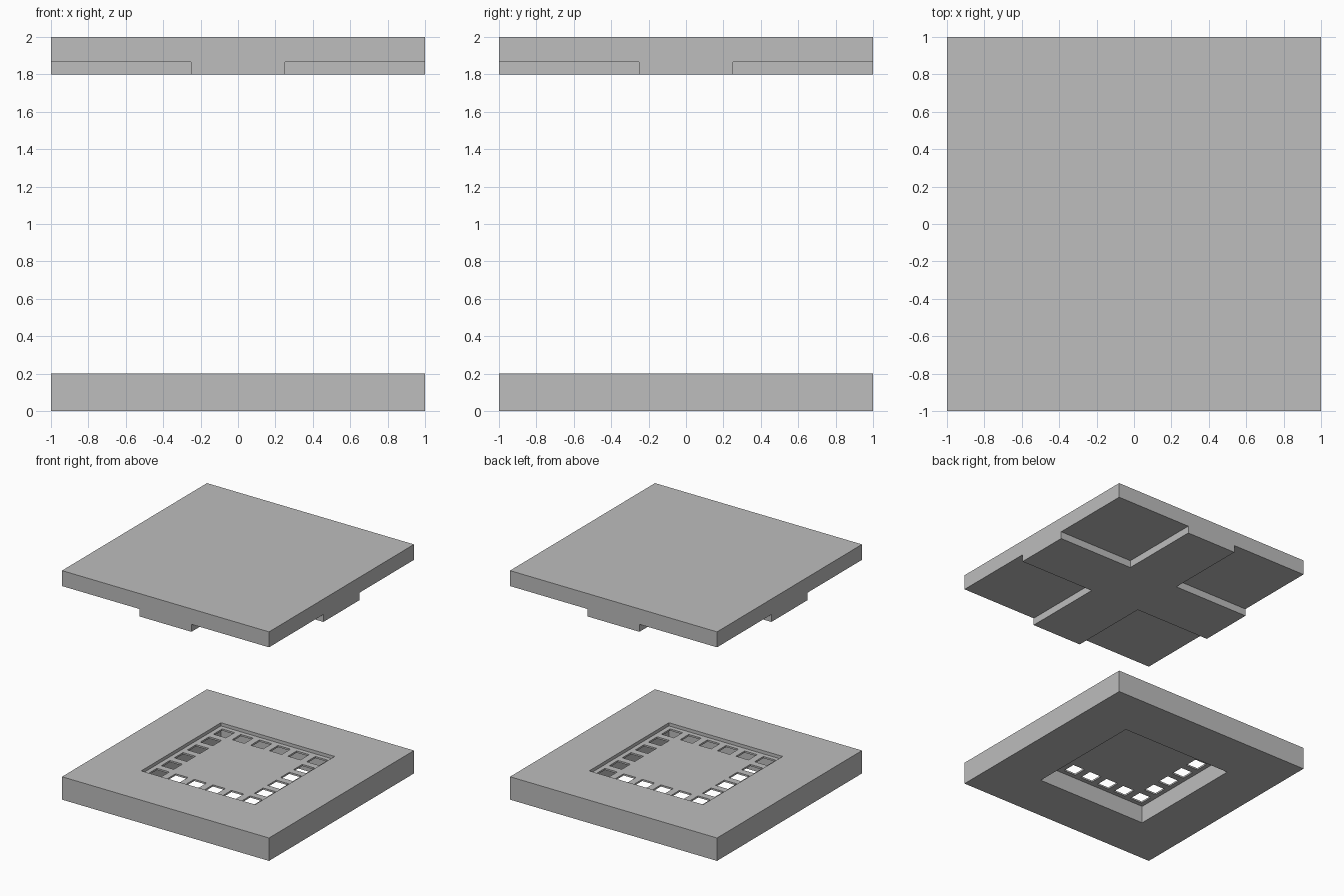
import bpy, bmesh
from mathutils import Matrix, Vector

default_cube = bpy.data.objects.get("Cube")
if default_cube:
    bpy.data.objects.remove(default_cube, do_unlink=True)

grey = bpy.data.materials.new("plain grey")
grey.use_nodes = True
colour = (0.51, 0.51, 0.51, 1)
grey.diffuse_color = colour
grey.node_tree.nodes["Principled BSDF"].inputs["Base Color"].default_value = colour


def boxes(name, spans):
    """One object made of boxes, each given by its low and high corner."""
    bm = bmesh.new()
    for low, high in spans:
        low, high = Vector(low), Vector(high)
        place = Matrix.Translation((low + high) / 2) @ Matrix.Diagonal((high - low).to_4d())
        bmesh.ops.create_cube(bm, size=1, matrix=place)
    mesh = bpy.data.meshes.new(name)
    bm.to_mesh(mesh)
    bm.free()
    mesh.materials.append(grey)
    obj = bpy.data.objects.new(name, mesh)
    bpy.context.collection.objects.link(obj)
    return obj


def cut(obj, spans):
    """Cut boxes out of an object and discard the cutter."""
    cutter = boxes("cutter", spans)
    cutter.hide_render = True
    mod = obj.modifiers.new("cut", "BOOLEAN")
    mod.operation = "DIFFERENCE"
    mod.solver = "EXACT"
    mod.object = cutter
    bpy.context.view_layer.objects.active = obj
    bpy.ops.object.modifier_apply(modifier=mod.name)
    bpy.data.objects.remove(cutter, do_unlink=True)


def square(x, y, half, bottom, top):
    return (x - half, y - half, bottom), (x + half, y + half, top)


# Upper slab with a full-width cross standing out underneath
upper_slab = boxes("upper_slab", [square(0, 0, 1, 1.8, 2)])
corner = 0.675                      # each corner cut runs past the edge
cut(upper_slab, [square(sx * (0.25 + corner), sy * (0.25 + corner), corner, 1.7, 1.865)
                 for sx in (-1, 1) for sy in (-1, 1)])

# Lower slab with square recesses above and below a thin web
lower_slab = boxes("lower_slab", [square(0, 0, 1, 0, 0.2)])
recess, web_bottom, web_top = 0.55, 0.157, 0.172
cut(lower_slab, [square(0, 0, recess, -0.1, web_bottom),
                 square(0, 0, recess, web_top, 0.3)])

# Ring of square holes through the web, six to a side
steps = [-0.45 + 0.18 * i for i in range(6)]
ends = (steps[0], steps[-1])
cut(lower_slab, [square(x, y, 0.06, 0.1, 0.19)
                 for x in steps for y in steps if x in ends or y in ends])
